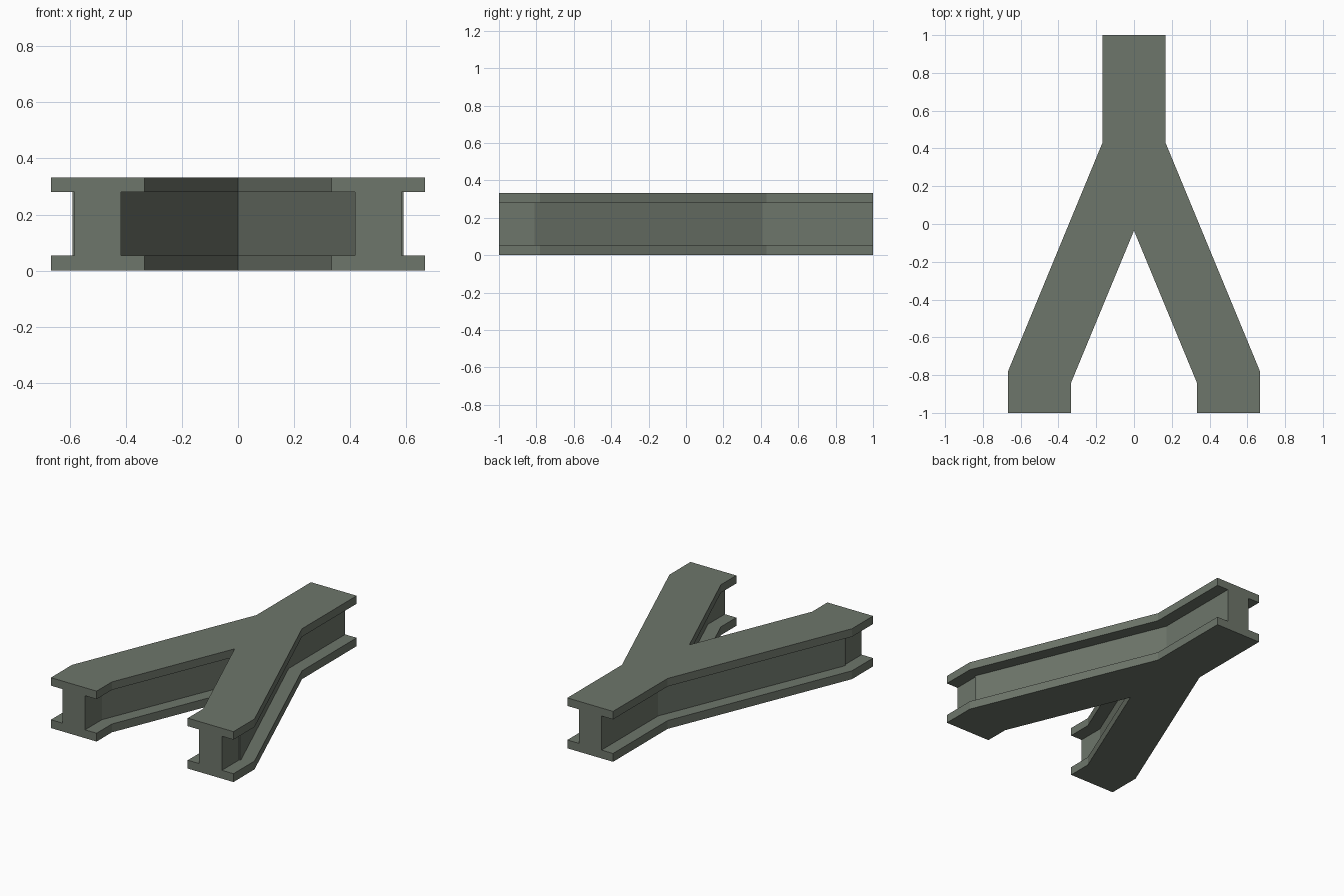
import bpy, bmesh

cube = bpy.data.objects.get("Cube")
if cube:
    bpy.data.objects.remove(cube, do_unlink=True)

# Single painted-metal colour
COLOR = (0.155, 0.18, 0.145, 1)
metal = bpy.data.materials.new("grey_green_metal")
metal.use_nodes = True
metal.diffuse_color = COLOR
metal.node_tree.nodes["Principled BSDF"].inputs["Base Color"].default_value = COLOR

HEIGHT, LOWER, UPPER = 0.333, 0.055, 0.28


def fork_plate(name, half, crotch, z0, z1):
    """Extrude a Y-shaped outline, mirrored from its +x half."""
    outline = half + [(0, crotch)] + [(-x, y) for x, y in reversed(half)]
    bm = bmesh.new()
    base = bm.faces.new([bm.verts.new((x, y, z0)) for x, y in outline])
    top = bmesh.ops.extrude_face_region(bm, geom=[base])["geom"]
    verts = [v for v in top if isinstance(v, bmesh.types.BMVert)]
    bmesh.ops.translate(bm, verts=verts, vec=(0, 0, z1 - z0))
    bmesh.ops.recalc_face_normals(bm, faces=bm.faces)
    mesh = bpy.data.meshes.new(name)
    bm.to_mesh(mesh)
    bm.free()
    mesh.materials.append(metal)
    obj = bpy.data.objects.new(name, mesh)
    bpy.context.collection.objects.link(obj)
    return obj


# Wide flanges, top and bottom
flange = [(0.167, 1), (0.167, 0.43), (0.667, -0.78), (0.667, -1),
          (0.333, -1), (0.333, -0.84)]
fork_plate("bottom_flange", flange, -0.035, 0, LOWER)
fork_plate("top_flange", flange, -0.035, UPPER, HEIGHT)

# Narrow web between them, with a small step where each leg straightens
web = [(0.083, 1), (0.083, 0.41), (0.59, -0.81), (0.59, -0.82),
       (0.583, -0.82), (0.583, -1), (0.417, -1), (0.417, -0.825)]
fork_plate("web", web, 0.185, LOWER, UPPER)
